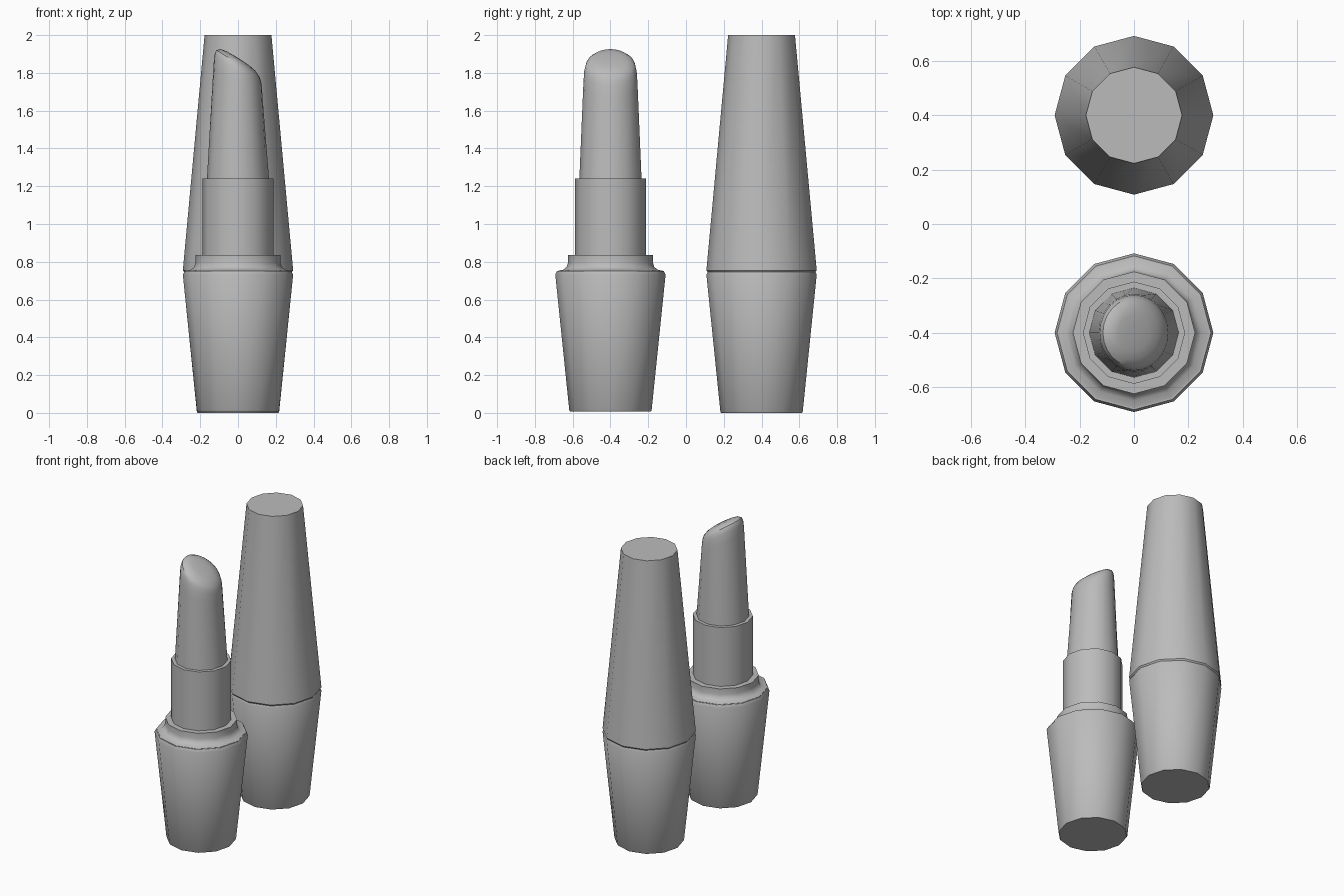
import bpy, bmesh, math

cube = bpy.data.objects.get("Cube")
if cube:
    bpy.data.objects.remove(cube, do_unlink=True)

grey = bpy.data.materials.new("plain grey")
grey.use_nodes = True
colour = (0.5, 0.5, 0.5, 1)
grey.diffuse_color = colour
grey.node_tree.nodes["Principled BSDF"].inputs["Base Color"].default_value = colour

SIDES = 12


def loft(name, rings, y):
    """Skin a stack of point rings, cap both ends and shade by angle."""
    bm = bmesh.new()
    loops = [[bm.verts.new(p) for p in ring] for ring in rings]
    n = len(loops[0])
    for low, high in zip(loops, loops[1:]):
        for i in range(n):
            j = (i + 1) % n
            bm.faces.new((low[i], low[j], high[j], high[i]))
    bm.faces.new(loops[0][::-1])
    bm.faces.new(loops[-1])
    mesh = bpy.data.meshes.new(name)
    bm.to_mesh(mesh)
    bm.free()
    mesh.materials.append(grey)
    obj = bpy.data.objects.new(name, mesh)
    obj.location.y = y
    bpy.context.collection.objects.link(obj)
    bpy.ops.object.select_all(action="DESELECT")
    obj.select_set(True)
    bpy.context.view_layer.objects.active = obj
    bpy.ops.object.shade_smooth_by_angle(angle=math.radians(35))
    return obj


def turned(name, profile, y):
    """Twelve-sided part from (radius, height) pairs."""
    angles = [2 * math.pi * i / SIDES for i in range(SIDES)]
    return loft(name, [[(r * math.cos(a), r * math.sin(a), z) for a in angles]
                       for r, z in profile], y)


# Tapered bases with a thin bevelled rim
for label, y, bottom in (("open", -0.4, 0.008), ("closed", 0.4, 0.0)):
    turned(label + "_base", [(0.214, bottom), (0.218, bottom + 0.006),
                             (0.292, 0.732), (0.283, 0.75)], y)

# Tall cap on the closed tube
turned("cap", [(0.283, 0.742), (0.292, 0.755), (0.177, 2.0)], 0.4)

# Flared shoulder and inner collar of the open tube
turned("shoulder", [(0.278, 0.745), (0.278, 0.752), (0.25, 0.758),
                    (0.232, 0.772), (0.225, 0.795), (0.225, 0.835)], -0.4)
turned("collar", [(0.188, 0.82), (0.188, 1.24)], -0.4)

# Bullet: faceted foot blending to an oval, with a rounded slanted tip
N = SIDES * 2


def oval(rx, ry, height, facet=0):
    ring = []
    for i in range(N):
        a = 2 * math.pi * i / N
        k = 1 - facet * (1 - math.cos(math.pi / SIDES)) * (i % 2)
        x, y = k * rx * math.cos(a), k * ry * math.sin(a)
        ring.append((x, y, height(x)))
    return ring


rings = [oval(0.165, 0.165, lambda x: 1.23, 1)]
for scale, drop in ((1, 0.13), (0.97, 0.07), (0.93, 0.046), (0.88, 0.03),
                    (0.7, 0.01), (0.45, 0.002), (0.15, 0)):
    rings.append(oval(0.13 * scale, 0.143 * scale,
                      lambda x: 1.879 - 0.625 * x - drop))
loft("lipstick_bullet", rings, -0.4)
